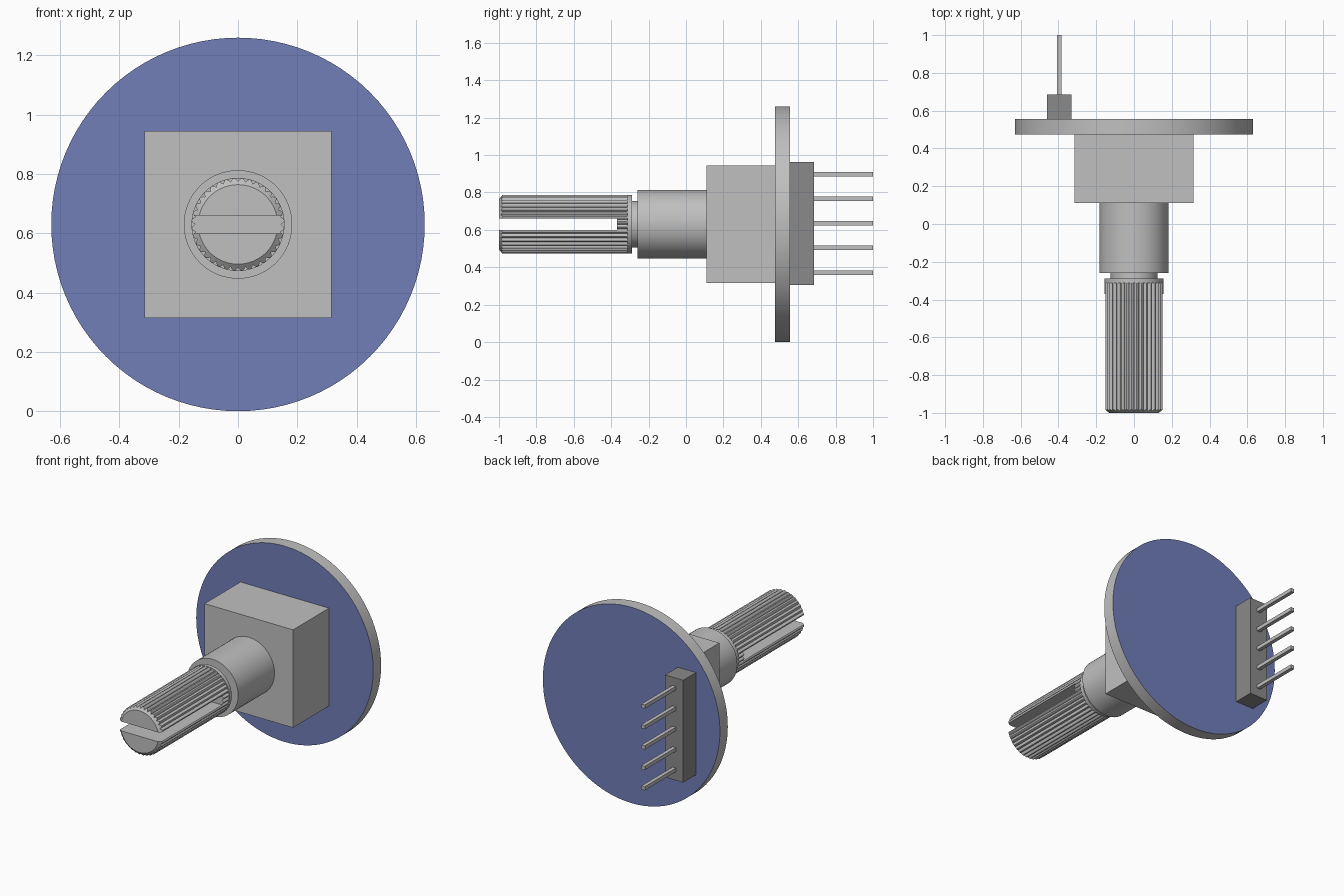
import bpy, bmesh, math

cube = bpy.data.objects.get("Cube")
if cube:
    bpy.data.objects.remove(cube, do_unlink=True)

CZ = 0.63  # height of the shaft axis


def material(name, rgb):
    m = bpy.data.materials.new(name)
    m.use_nodes = True
    m.diffuse_color = (*rgb, 1)
    bsdf = next(n for n in m.node_tree.nodes if n.type == 'BSDF_PRINCIPLED')
    bsdf.inputs["Base Color"].default_value = (*rgb, 1)
    return m


metal = material("light grey metal", (0.527, 0.527, 0.527))
blue = material("blue board", (0.168, 0.212, 0.485))
dark = material("dark grey plastic", (0.254, 0.254, 0.254))


def finish(name, bm, mats, smooth=False):
    bmesh.ops.recalc_face_normals(bm, faces=bm.faces)
    me = bpy.data.meshes.new(name)
    bm.to_mesh(me)
    bm.free()
    ob = bpy.data.objects.new(name, me)
    bpy.context.collection.objects.link(ob)
    for m in mats:
        me.materials.append(m)
    if smooth:
        smooth_by_angle(ob)
    return ob


def activate(ob):
    bpy.ops.object.select_all(action='DESELECT')
    ob.select_set(True)
    bpy.context.view_layer.objects.active = ob


def smooth_by_angle(ob):
    activate(ob)
    bpy.ops.object.shade_smooth_by_angle(angle=math.radians(30))


def box(name, x, y, z, mat):
    """Box from (min, max) pairs."""
    bm = bmesh.new()
    bmesh.ops.create_cube(bm, size=1)
    for v in bm.verts:
        for i, (lo, hi) in enumerate((x, y, z)):
            v.co[i] = hi if v.co[i] > 0 else lo
    return finish(name, bm, [mat])


def loft(rings):
    """Capped solid through rings of (y, radius) points around the shaft axis."""
    bm = bmesh.new()
    loops = []
    for ring in rings:
        n = len(ring)
        loops.append([bm.verts.new((r * math.cos(math.tau * i / n), y,
                                    CZ + r * math.sin(math.tau * i / n)))
                      for i, (y, r) in enumerate(ring)])
    for a, b in zip(loops, loops[1:]):
        for i in range(n):
            j = (i + 1) % n
            bm.faces.new((a[i], a[j], b[j], b[i]))
    bm.faces.new(loops[0])
    bm.faces.new(loops[-1])
    return bm


def cylinder(name, y0, y1, r, n=64):
    return finish(name, loft([[(y0, r)] * n, [(y1, r)] * n]), [metal], True)


# Round board: blue faces, grey rim
bm = loft([[(0.475, 0.63)] * 96, [(0.555, 0.63)] * 96])
bm.normal_update()
for f in bm.faces:
    f.material_index = 1 if abs(f.normal.y) > 0.9 else 0
finish("round_board", bm, [metal, blue], True)

# Body, bushing, neck and collar
box("body", (-0.315, 0.315), (0.11, 0.475), (0.315, 0.945), metal)
cylinder("bushing", -0.26, 0.11, 0.183)
cylinder("shaft_neck", -0.29, -0.26, 0.125)
cylinder("shaft_collar", -0.312, -0.288, 0.157, 72)

# Knurled shaft with a chamfered tip
TEETH, STEPS = 36, 6
N = TEETH * STEPS
TIP_R = 0.134
radii = [0.145 + 0.012 * math.sin(math.pi * (i % STEPS) / STEPS) for i in range(N)]
knurl = finish("knurled_shaft", loft([
    [(-1.0, TIP_R)] * N,
    [(-1.0 + (r - TIP_R) * 0.8, r) for r in radii],
    [(-0.312, r) for r in radii]]), [metal])

# Slot across the shaft
cutter = box("slot_cutter", (-0.3, 0.3), (-1.1, -0.37), (CZ - 0.03, CZ + 0.03), metal)
cutter.hide_render = True
mod = knurl.modifiers.new("slot", 'BOOLEAN')
mod.operation = 'DIFFERENCE'
mod.solver = 'EXACT'
mod.object = cutter
activate(knurl)
bpy.ops.object.modifier_apply(modifier=mod.name)
bpy.data.objects.remove(cutter, do_unlink=True)
smooth_by_angle(knurl)

# Pin header on the back
box("pin_header", (-0.46, -0.33), (0.555, 0.685), (0.305, 0.963), dark)
for i in range(5):
    z = CZ + 0.005 + (i - 2) * 0.1315
    box(f"pin_{i + 1}", (-0.407, -0.383), (0.68, 1.0), (z - 0.012, z + 0.012), metal)
